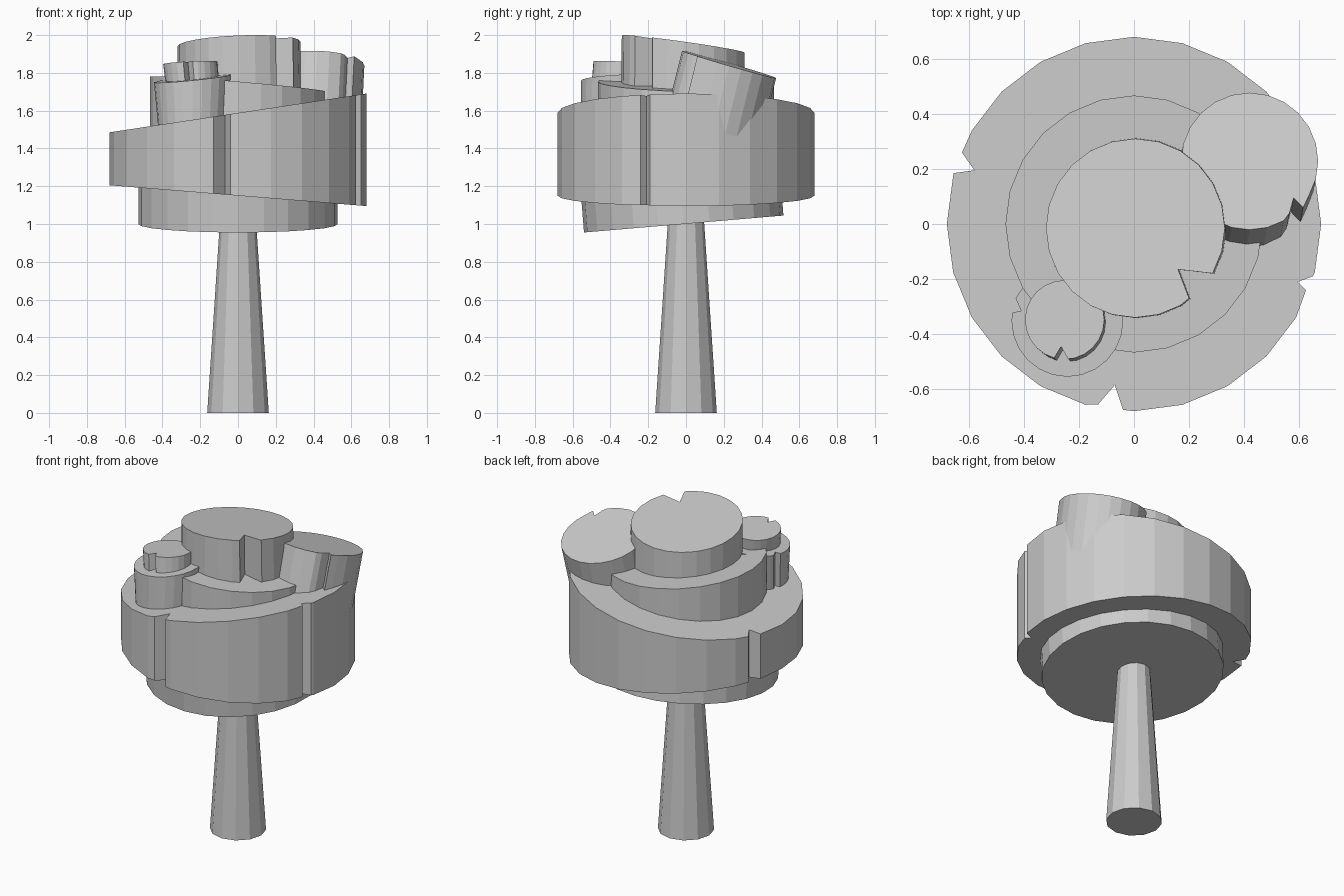
import bpy
import bmesh
from math import sin, cos, pi, atan2

if "Cube" in bpy.data.objects:
    bpy.data.objects.remove(bpy.data.objects["Cube"])


def outline(center, radius, sides, notches):
    """Regular polygon with small wedge notches (outer, inner, outer points) cut in."""
    cx, cy = center
    ang = lambda p: atan2(p[1] - cy, p[0] - cx) % (2 * pi)
    pts = []
    for i in range(sides):
        a = 2 * pi * i / sides
        if not any(ang(n[0]) <= a <= ang(n[-1]) for n in notches):
            pts.append((a, (cx + radius * cos(a), cy + radius * sin(a))))
    for n in notches:
        start, end = ang(n[0]), ang(n[-1])
        for k, p in enumerate(n):
            pts.append((start + (end - start) * k / (len(n) - 1), p))
    return [p for _, p in sorted(pts, key=lambda q: q[0])]


def slab(name, top, bottom, sides=24, notches=()):
    """top / bottom = (x, y, z, radius, slope_x, slope_y); joins two tilted caps."""
    pts = outline(top[:2], top[3], sides, notches)
    bm = bmesh.new()
    rings = []
    for x0, y0, z0, r, sx, sy in (bottom, top):
        k = r / top[3]
        ring = []
        for px, py in pts:
            dx, dy = (px - top[0]) * k, (py - top[1]) * k
            ring.append(bm.verts.new((x0 + dx, y0 + dy, z0 + sx * dx + sy * dy)))
        rings.append(ring)
    low, high = rings
    bm.faces.new(low[::-1])
    bm.faces.new(high)
    n = len(pts)
    for i in range(n):
        j = (i + 1) % n
        bm.faces.new((low[i], low[j], high[j], high[i]))
    bmesh.ops.recalc_face_normals(bm, faces=bm.faces)
    mesh = bpy.data.meshes.new(name)
    bm.to_mesh(mesh)
    bm.free()
    obj = bpy.data.objects.new(name, mesh)
    bpy.context.collection.objects.link(obj)
    return obj


# Tapered trunk
slab("trunk", (0, 0, 1.1, 0.09, 0, 0), (0, 0, 0, 0.163, 0, 0), sides=12)

# Tilted disc under the crown
slab("lower_foliage", (0, -0.036, 1.3, 0.528, 0, 0.085),
     (0, -0.012, 1.0, 0.528, 0, 0.085))

# Main wedge-shaped crown with three notches
slab("main_foliage", (0, 0, 1.588, 0.68, 0.151, 0), (0, 0, 1.15, 0.68, -0.081, 0),
     notches=[[(-0.625, 0.26), (-0.58, 0.195), (-0.655, 0.185)],
              [(-0.13, -0.655), (-0.07, -0.585), (-0.04, -0.675)],
              [(0.625, -0.24), (0.595, -0.21), (0.65, -0.19)]])

# Disc on top of the crown
slab("upper_foliage", (0, 0, 1.74, 0.467, -0.085, -0.03),
     (0, 0, 1.4, 0.467, 0, 0))

# Top tuft
slab("top_foliage", (0.005, -0.015, 1.953, 0.325, 0.04, -0.14),
     (0.01, -0.015, 1.6, 0.328, 0, 0),
     notches=[[(0.2, -0.27), (0.16, -0.165), (0.29, -0.18)]])

# Leaning tuft, back right
slab("side_foliage", (0.42, 0.228, 1.845, 0.249, -0.03, -0.29),
     (0.393, 0.093, 1.3, 0.249, -0.03, -0.29),
     notches=[[(0.565, 0.04), (0.58, 0.095), (0.615, 0.06)]])

# Stacked small tufts, front left
slab("small_foliage", (-0.242, -0.352, 1.77, 0.203, 0.1, 0.05),
     (-0.24, -0.382, 1.4, 0.172, 0, 0),
     notches=[[(-0.43, -0.27), (-0.41, -0.315), (-0.442, -0.322)]])
slab("tiny_foliage", (-0.252, -0.348, 1.853, 0.144, 0.05, -0.06),
     (-0.238, -0.365, 1.7, 0.14, 0, 0),
     notches=[[(-0.29, -0.487), (-0.265, -0.445), (-0.24, -0.49)]])
